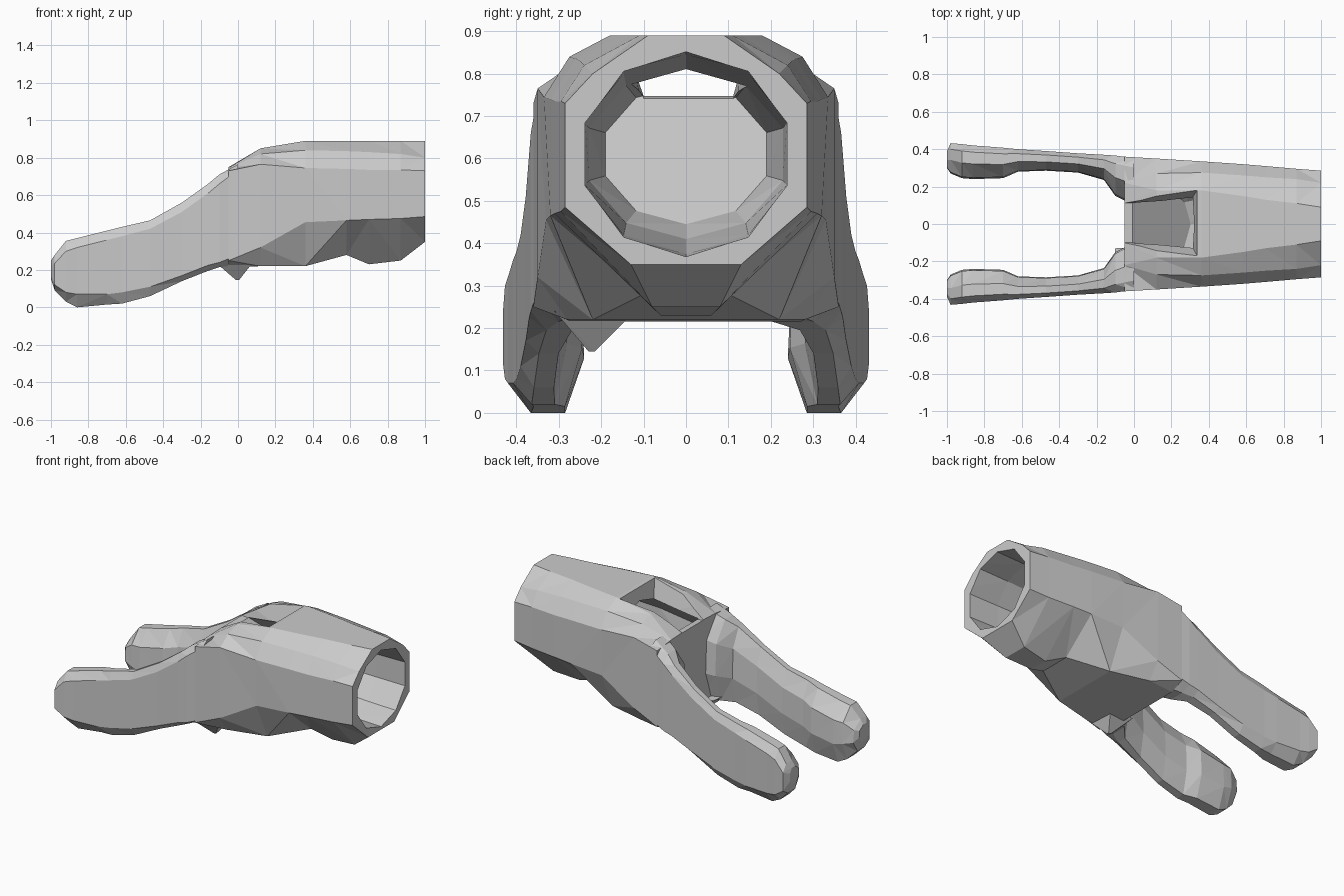
import bpy, bmesh, math

if "Cube" in bpy.data.objects:
    bpy.data.objects.remove(bpy.data.objects["Cube"])


def loft(name, rings):
    """Skin a list of equal-length point rings and cap both ends."""
    bm = bmesh.new()
    vs = [[bm.verts.new(p) for p in r] for r in rings]
    n = len(rings[0])
    for a, b in zip(vs, vs[1:]):
        for i in range(n):
            j = (i + 1) % n
            bm.faces.new((a[i], a[j], b[j], b[i]))
    bm.faces.new(vs[0])
    bm.faces.new(vs[-1])
    bmesh.ops.triangulate(bm, faces=bm.faces[:])
    bmesh.ops.recalc_face_normals(bm, faces=bm.faces[:])
    if bm.calc_volume(signed=True) < 0:
        bmesh.ops.reverse_faces(bm, faces=bm.faces[:])
    me = bpy.data.meshes.new(name)
    bm.to_mesh(me)
    bm.free()
    ob = bpy.data.objects.new(name, me)
    bpy.context.collection.objects.link(ob)
    return ob


def boolean(target, tool, op):
    """Bake a boolean into the target, taking the first solver that gives a sound mesh."""
    m = target.modifiers.new(op, 'BOOLEAN')
    m.operation, m.object = op, tool
    result = None
    for solver in ('MANIFOLD', 'EXACT', 'FLOAT'):
        m.solver = solver
        bpy.context.view_layer.update()
        deps = bpy.context.evaluated_depsgraph_get()
        me = bpy.data.meshes.new_from_object(target.evaluated_get(deps))
        xs = [v.co.x for v in me.vertices]
        changed = len(me.vertices) != len(target.data.vertices)
        if xs and changed and max(xs) > .95 and min(xs) < -.04:
            result = me
            break
    target.modifiers.clear()
    if result:
        target.data = result
        bpy.data.objects.remove(tool)
    elif op == 'DIFFERENCE':
        bpy.data.objects.remove(tool)


def mirrored(x, half):
    return [(x, y, z) for y, z in half] + [(x, -y, z) for y, z in reversed(half)]


# Main sleeve: half sections from the open end to the fork
sections = [
    (1.0, [(.09, .89), (.22, .80), (.285, .73), (.285, .485), (.13, .35)]),
    (.87, [(.11, .89), (.24, .82), (.295, .735), (.295, .475), (.08, .25)]),
    (.70, [(.13, .89), (.25, .83), (.31, .735), (.31, .47), (.06, .23)]),
    (.58, [(.15, .89), (.26, .835), (.32, .74), (.32, .465), (.10, .28)]),
    (.36, [(.18, .89), (.275, .84), (.335, .745), (.33, .455), (.22, .22)]),
    (.12, [(.18, .85), (.27, .82), (.35, .765), (.35, .32), (.28, .22)]),
    (-.05, [(.10, .75), (.22, .745), (.36, .73), (.36, .25), (.27, .215)]),
]
body = loft("forked_sleeve", [mirrored(x, h) for x, h in sections])

# Legs: x, outer y, inner y, top z, shoulder z, lower side z, bottom z
stations = [
    (.00, .353, .10, .765, .735, .28, .225),
    (-.10, .366, .15, .71, .66, .24, .215),
    (-.16, .37, .235, .66, .61, .225, .195),
    (-.30, .378, .275, .56, .51, .17, .14),
    (-.47, .39, .285, .465, .42, .11, .06),
    (-.62, .40, .28, .43, .38, .08, .02),
    (-.70, .408, .245, .41, .36, .07, .015),
    (-.86, .42, .24, .37, .32, .07, .0),
    (-.92, .427, .245, .355, .30, .08, .03),
    (-.98, .432, .27, .28, .235, .12, .09),
    (-1.0, .39, .30, .25, .22, .17, .15),
]


def leg_ring(s, side):
    x, yo, yi, zt, zs, zl, zb = s
    w, h = yo - yi, zt - zb
    pts = [(yi + .45 * w, zt), (yo - .2 * w, zt), (yo, zs), (yo, zl),
           (yo - .3 * w, zb), (yi + .25 * w, zb), (yi, zb + .35 * h),
           (yi + .04 * w, zb + .75 * h)]
    return [(x, side * y, z) for y, z in pts]


for side in (1, -1):
    boolean(body, loft("leg", [leg_ring(s, side) for s in stations]), 'UNION')

# Small pointed lug under the fork
lug = loft("lug", [[(-.12, -.31, .24), (-.10, -.13, .24), (.07, -.12, .24), (.08, -.31, .24)],
                   [(-.01, -.23, .145), (-.01, -.215, .145),
                    (.005, -.215, .145), (.005, -.23, .145)]])
boolean(body, lug, 'UNION')


# Bore with a sloping back wall
def bore_ring(x, ry, rz, slope):
    pts = []
    for k in range(10):
        a = math.radians(18 + 36 * k)
        y, z = ry * math.cos(a), .61 + rz * math.sin(a)
        pts.append((x - slope * (z - .61), y, z))
    return pts


bore = loft("bore", [bore_ring(1.1, .25, .245, 0), bore_ring(.8, .25, .235, 0),
                     bore_ring(.36, .24, .20, .25), bore_ring(.13, .20, .165, 1.05)])
boolean(body, bore, 'DIFFERENCE')

# Flared window through the top, ahead of the fork
window = loft("window", [
    [(-.12, -.10, .757), (-.12, .11, .757), (.30, .12, .70), (.30, -.10, .70)],
    [(-.12, -.13, .86), (-.12, .13, .86), (.34, .185, .90), (.34, -.175, .90)],
    [(-.12, -.13, 1.0), (-.12, .13, 1.0), (.34, .185, 1.0), (.34, -.175, 1.0)]])
boolean(body, window, 'DIFFERENCE')
